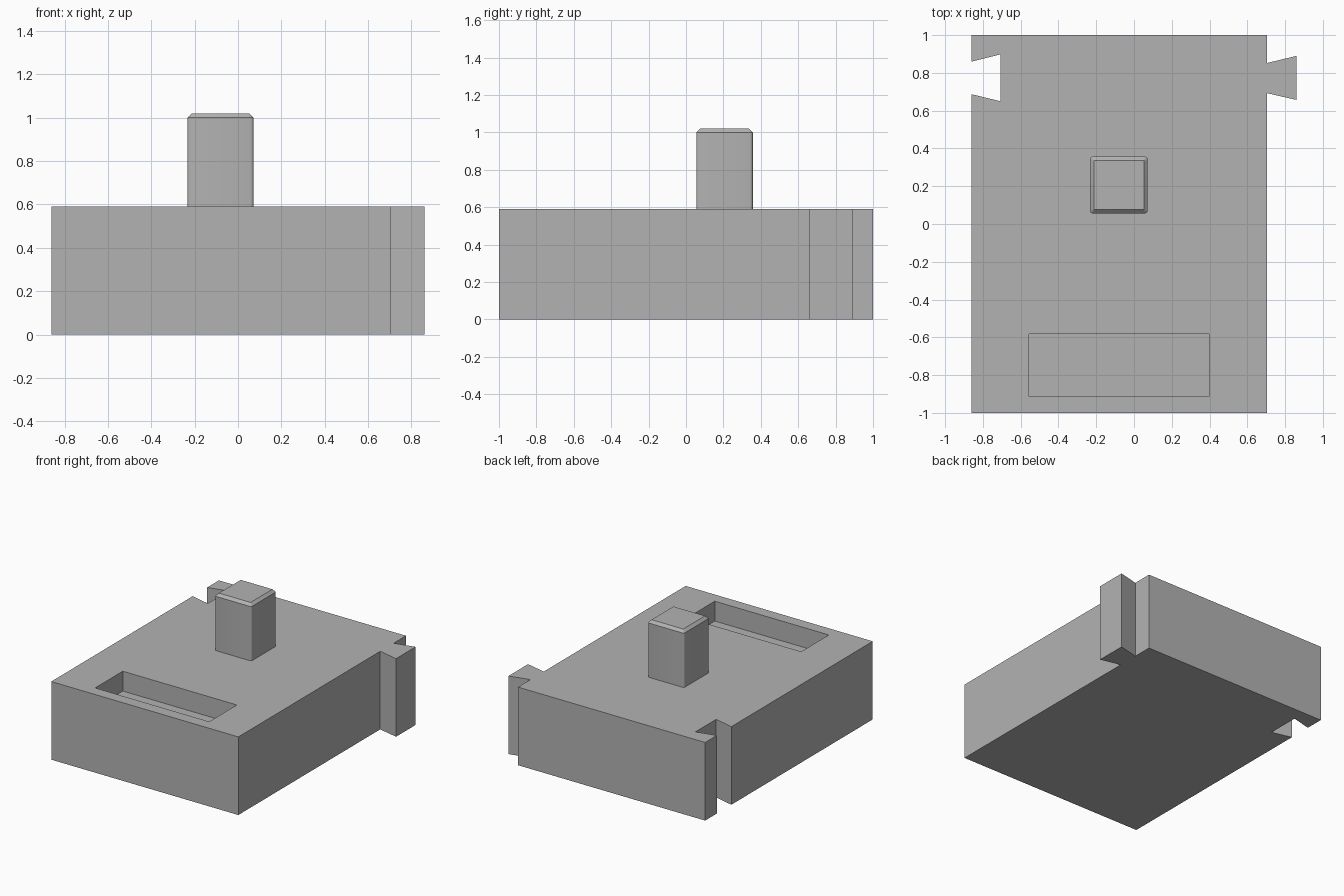
import bpy, bmesh, math

if "Cube" in bpy.data.objects:
    bpy.data.objects.remove(bpy.data.objects["Cube"])

grey = bpy.data.materials.new("plain grey")
grey.diffuse_color = (0.45, 0.45, 0.45, 1)
grey.use_nodes = True
grey.node_tree.nodes["Principled BSDF"].inputs["Base Color"].default_value = grey.diffuse_color


def loft(name, rings):
    """Solid skinned through rings of matching points, capped at both ends."""
    bm = bmesh.new()
    loops = [[bm.verts.new(p) for p in ring] for ring in rings]
    n = len(loops[0])
    for a, b in zip(loops, loops[1:]):
        for i in range(n):
            j = (i + 1) % n
            bm.faces.new((a[i], a[j], b[j], b[i]))
    bm.faces.new(loops[0][::-1])
    bm.faces.new(loops[-1])
    bmesh.ops.recalc_face_normals(bm, faces=bm.faces)
    mesh = bpy.data.meshes.new(name)
    bm.to_mesh(mesh)
    bm.free()
    mesh.materials.append(grey)
    obj = bpy.data.objects.new(name, mesh)
    bpy.context.collection.objects.link(obj)
    return obj


def flat(outline, z):
    return [(x, y, z) for x, y in outline]


def rounded_rect(x0, x1, y0, y1, r, z, steps=4):
    """Rectangle ring with small rounded corners."""
    centres = [(x1 - r, y1 - r), (x0 + r, y1 - r), (x0 + r, y0 + r), (x1 - r, y0 + r)]
    ring = []
    for k, (cx, cy) in enumerate(centres):
        for s in range(steps + 1):
            a = math.pi / 2 * (k + s / steps)
            ring.append((cx + r * math.cos(a), cy + r * math.sin(a), z))
    return ring


# Block outline with a dovetail tongue on the right and a socket on the left
TOP = 0.59
outline = [
    (-0.86, -1), (0.703, -1),
    (0.703, 0.693), (0.86, 0.657), (0.86, 0.89), (0.703, 0.852),
    (0.703, 1), (-0.86, 1),
    (-0.86, 0.86), (-0.707, 0.898), (-0.707, 0.65), (-0.86, 0.687),
]
block = loft("block", [flat(outline, 0), flat(outline, TOP)])

# Shallow rectangular pocket near the front
pocket = [(-0.555, -0.912), (0.398, -0.912), (0.398, -0.582), (-0.555, -0.582)]
cutter = loft("pocket_cutter", [flat(pocket, TOP - 0.15), flat(pocket, TOP + 0.1)])
cutter.hide_render = True
cutter.hide_set(True)
cut = block.modifiers.new("pocket", 'BOOLEAN')
cut.operation = 'DIFFERENCE'
cut.solver = 'EXACT'
cut.object = cutter

# Square post with softened corners and a chamfered top
px0, px1, py0, py1, c = -0.233, 0.072, 0.056, 0.357, 0.02
post = loft("post", [
    rounded_rect(px0, px1, py0, py1, 0.015, TOP),
    rounded_rect(px0, px1, py0, py1, 0.015, 1.0),
    rounded_rect(px0 + c, px1 - c, py0 + c, py1 - c, 0.003, 1.02),
])
bpy.context.view_layer.objects.active = post
post.select_set(True)
bpy.ops.object.shade_smooth_by_angle(angle=math.radians(30))
